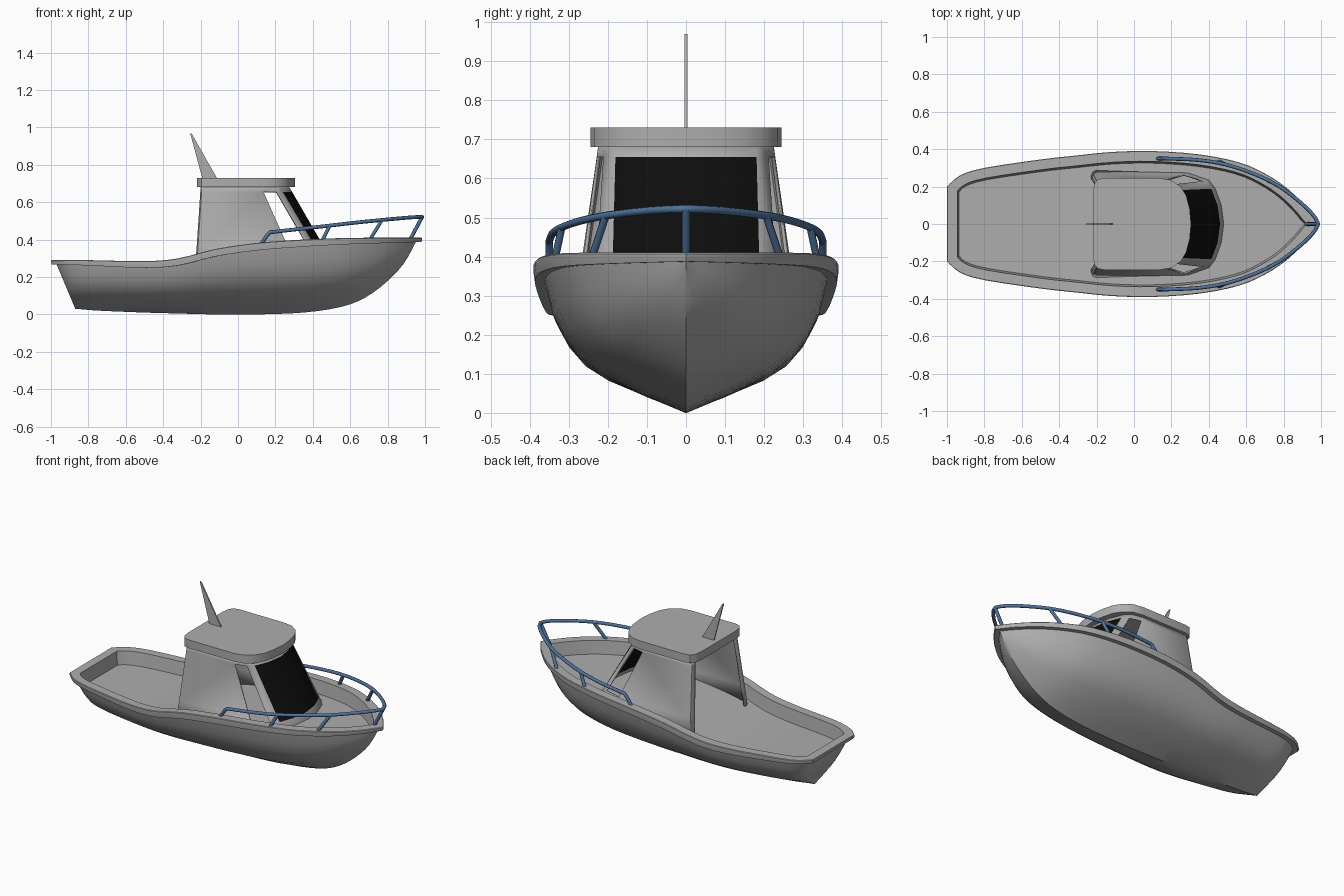
import bpy
import bmesh
from math import radians
from mathutils import Vector

cube = bpy.data.objects.get("Cube")
if cube:
    bpy.data.objects.remove(cube)


def material(name, r, g, b):
    m = bpy.data.materials.new(name)
    m.use_nodes = True
    m.diffuse_color = (r, g, b, 1)
    m.node_tree.nodes["Principled BSDF"].inputs["Base Color"].default_value = (r, g, b, 1)
    return m


GREY = material("light_grey", 0.42, 0.42, 0.42)
BLACK = material("black_glass", 0.004, 0.004, 0.004)
BLUE = material("rail_blue", 0.08, 0.17, 0.33)


def finish(name, bm, mats, angle=35):
    bmesh.ops.remove_doubles(bm, verts=bm.verts, dist=0.0005)
    bmesh.ops.recalc_face_normals(bm, faces=bm.faces)
    mesh = bpy.data.meshes.new(name)
    bm.to_mesh(mesh)
    bm.free()
    ob = bpy.data.objects.new(name, mesh)
    bpy.context.collection.objects.link(ob)
    for m in mats:
        mesh.materials.append(m)
    bpy.ops.object.select_all(action='DESELECT')
    ob.select_set(True)
    bpy.context.view_layer.objects.active = ob
    bpy.ops.object.shade_smooth_by_angle(angle=radians(angle))
    return ob


def skin(bm, rows, rule=lambda i, j: 0):
    """Bridge rows of points with quads; rule gives a material index or None for a hole."""
    grid = [[bm.verts.new(p) for p in row] for row in rows]
    for i in range(len(grid) - 1):
        for j in range(len(grid[0]) - 1):
            index = rule(i, j)
            if index is not None:
                f = bm.faces.new((grid[i][j], grid[i][j + 1], grid[i + 1][j + 1], grid[i + 1][j]))
                f.material_index = index
    return grid


def flip(row):
    return [(x, -y, z) for x, y, z in row]


def refine(points, steps):
    """Catmull-Rom interpolation of tuples of any length."""
    out = []
    for i in range(len(points) - 1):
        p = [Vector(points[min(max(k, 0), len(points) - 1)]) for k in range(i - 1, i + 3)]
        for s in range(steps):
            t = s / steps
            out.append(0.5 * (2 * p[1] + (p[2] - p[0]) * t
                              + (2 * p[0] - 5 * p[1] + 4 * p[2] - p[3]) * t * t
                              + (3 * p[1] - p[0] - 3 * p[2] + p[3]) * t ** 3))
    return out + [Vector(points[-1])]


# Hull stations: rim x, rim half width, rim height, keel x, keel height
STATIONS = [
    (-1.0, 0.2, 0.29, -0.87, 0.03), (-0.93, 0.26, 0.29, -0.83, 0.027),
    (-0.8, 0.3, 0.29, -0.74, 0.02), (-0.5, 0.345, 0.285, -0.5, 0.01),
    (-0.32, 0.365, 0.3, -0.32, 0.005), (-0.12, 0.385, 0.35, -0.12, 0),
    (0.1, 0.39, 0.382, 0.1, 0), (0.35, 0.372, 0.4, 0.35, 0.01),
    (0.56, 0.33, 0.408, 0.55, 0.04), (0.7, 0.27, 0.41, 0.68, 0.09),
    (0.82, 0.19, 0.41, 0.79, 0.17), (0.92, 0.09, 0.41, 0.885, 0.27),
    (0.985, 0, 0.41, 0.95, 0.385)]
SECTION = [(0, 0), (0.28, 0.13), (0.59, 0.3), (0.76, 0.44), (0.87, 0.6), (0.95, 0.78), (1, 1)]
stations = refine(STATIONS, 3)


def inset(d):
    """Plan outline of the rim moved inward by d."""
    out = []
    last = len(stations) - 1
    for i, s in enumerate(stations):
        a, b = stations[max(i - 1, 0)], stations[min(i + 1, last)]
        tangent = Vector((b[0] - a[0], b[1] - a[1])).normalized()
        x, y = s[0] + tangent.y * d, s[1] - tangent.x * d
        if i == last:
            x, y = s[0] - d * 1.2, 0
        out.append((max(x, -1 + d), max(y, 0)))
    return out


def rim_drop(s):
    return 0.022 + 0.018 * max(0, 1 - s[0] ** 2)


# Hull skin with a closed transom
hull_rows = []
for (x, y), s in zip(inset(0.03), stations):
    top = s[2] - rim_drop(s)
    hull_rows.append([(s[3] + (x - s[3]) * g, y * f, s[4] + (top - s[4]) * g) for f, g in SECTION])
bm = bmesh.new()
for rows in (hull_rows, [flip(r) for r in hull_rows]):
    skin(bm, rows)
skin(bm, [hull_rows[0], flip(hull_rows[0])])
finish("hull", bm, [GREY], 40)

# Gunwale rim, inner bulwark and deck
layers = [(0.03, None), (0.004, None), (0, 0.012), (0, 0.003), (0.003, 0), (0.055, 0), (0.065, 0.08)]
rings = []
for d, drop in layers:
    rings.append([(x, y, s[2] - (rim_drop(s) if drop is None else drop))
                  for (x, y), s in zip(inset(d), stations)])
rim_rows = [list(r) for r in zip(*rings)]
bm = bmesh.new()
for rows in (rim_rows, [flip(r) for r in rim_rows]):
    skin(bm, rows)
skin(bm, [rim_rows[0], flip(rim_rows[0])])
finish("gunwale", bm, [GREY])

bm = bmesh.new()
skin(bm, [[r[-1], flip(r)[-1]] for r in rim_rows])
finish("deck", bm, [GREY])

# Wheelhouse shell: plan points at low level and at roof level, open at the back
COLUMNS = [
    ((-0.225, 0.235), (-0.195, 0.185)), ((-0.225, 0.25), (-0.2, 0.2)),
    ((-0.218, 0.27), (-0.193, 0.217)), ((-0.2, 0.28), (-0.175, 0.225)),
    ((0.295, 0.276), (0.125, 0.225)), ((0.415, 0.235), (0.195, 0.21)),
    ((0.449, 0.19), (0.225, 0.18)), ((0.482, 0.1), (0.26, 0.095)),
    ((0.495, 0), (0.275, 0))]
LOW, HIGH = 0.3, 0.68
LEVELS = [0.23, 0.36, 0.655, 0.69]


def wall_point(column, z):
    p = Vector(column[0]).lerp(Vector(column[1]), (z - LOW) / (HIGH - LOW))
    return (p.x, p.y, z)


def cabin_rule(i, j):
    if i == 1:
        if j == 4:
            return None      # open side window
        if j >= 6:
            return 1         # windscreen
    return 0


cabin_rows = [[wall_point(c, z) for c in COLUMNS] for z in LEVELS]
bm = bmesh.new()
for rows in (cabin_rows, [flip(r) for r in cabin_rows]):
    skin(bm, rows, cabin_rule)
cabin = finish("wheelhouse", bm, [GREY, BLACK])
solid = cabin.modifiers.new("wall_thickness", 'SOLIDIFY')
solid.thickness = 0.01
solid.offset = -1


def slab(name, outline, direction, mat, angle=35):
    bm = bmesh.new()
    face = bm.faces.new([bm.verts.new(p) for p in outline])
    new = bmesh.ops.extrude_face_region(bm, geom=[face])["geom"]
    bmesh.ops.translate(bm, vec=direction, verts=[v for v in new if isinstance(v, bmesh.types.BMVert)])
    return finish(name, bm, [mat], angle)


# Roof and mast fin
half = [(-0.22, 0.17), (-0.212, 0.215), (-0.195, 0.238), (-0.16, 0.245), (0.14, 0.245),
        (0.2, 0.235), (0.25, 0.2), (0.28, 0.15), (0.298, 0.08), (0.305, 0)]
outline = half + [(x, -y) for x, y in reversed(half[:-1])]
slab("roof", [(x, y, 0.68) for x, y in outline], (0, 0, 0.05), GREY)
fin = [(-0.19, 0.725), (-0.11, 0.725), (-0.247, 0.965), (-0.256, 0.97)]
slab("mast_fin", [(x, -0.004, z) for x, z in fin], (0, 0.008, 0), GREY)


def tube(name, points):
    curve = bpy.data.curves.new(name, 'CURVE')
    curve.dimensions = '3D'
    curve.bevel_depth = 0.01
    curve.bevel_resolution = 2
    curve.use_fill_caps = True
    spline = curve.splines.new('POLY')
    spline.points.add(len(points) - 1)
    for p, co in zip(spline.points, points):
        p.co = (*co, 1)
    curve.materials.append(BLUE)
    ob = bpy.data.objects.new(name, curve)
    bpy.context.collection.objects.link(ob)


# Bow rail and its posts
RAIL = [(0.12, 0.35, 0.37), (0.165, 0.35, 0.433), (0.2, 0.349, 0.442), (0.34, 0.342, 0.458),
        (0.49, 0.318, 0.475), (0.64, 0.268, 0.492), (0.77, 0.205, 0.505), (0.89, 0.115, 0.516),
        (0.96, 0.045, 0.521), (0.985, 0, 0.522)]
path = [tuple(p) for p in refine(RAIL, 4)]
tube("bow_rail", path + flip(reversed(path[:-1])))
POSTS = [[(0.45, 0.335, 0.395), (0.49, 0.318, 0.475)], [(0.705, 0.24, 0.4), (0.77, 0.205, 0.505)]]
for side, points in [("left", p) for p in POSTS] + [("right", flip(p)) for p in POSTS]:
    tube("rail_post_" + side, points)
tube("rail_post_bow", [(0.92, 0, 0.4), (0.985, 0, 0.522)])
